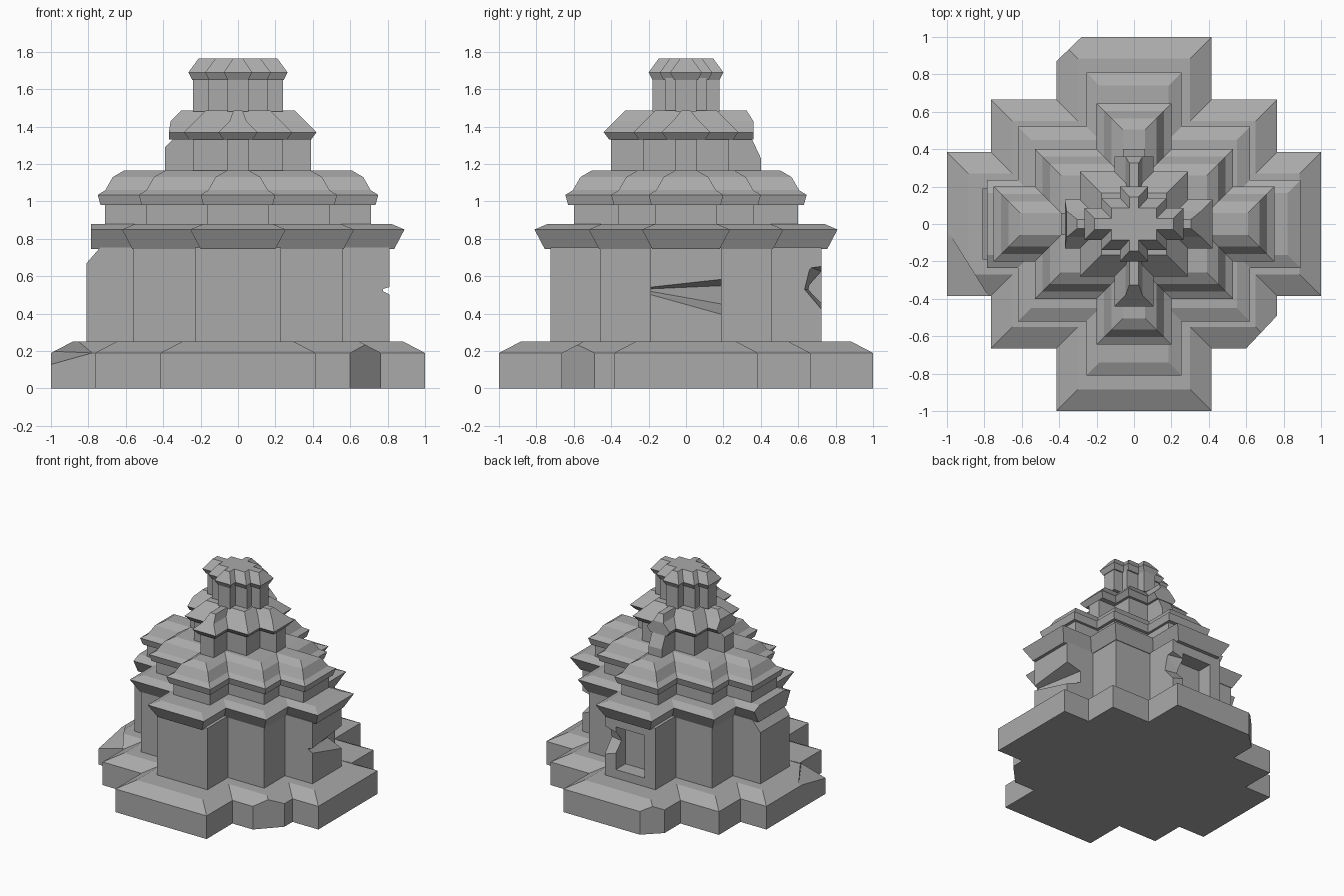
import bpy
import bmesh

if "Cube" in bpy.data.objects:
    bpy.data.objects.remove(bpy.data.objects["Cube"], do_unlink=True)

# One stone colour for everything
stone = bpy.data.materials.new("grey stone")
stone.use_nodes = True
STONE = (0.4, 0.4, 0.4, 1.0)
stone.diffuse_color = STONE
stone.node_tree.nodes["Principled BSDF"].inputs["Base Color"].default_value = STONE


def add_object(name, bm):
    bmesh.ops.recalc_face_normals(bm, faces=bm.faces[:])
    mesh = bpy.data.meshes.new(name)
    bm.to_mesh(mesh)
    bm.free()
    mesh.materials.append(stone)
    obj = bpy.data.objects.new(name, mesh)
    bpy.context.scene.collection.objects.link(obj)
    return obj


def stepped_cross(plan, offset):
    """Twenty-sided cross outline, moved in or out by an offset."""
    ax, hy, mx, my, hx, ay = [max(v + offset, 0.025) for v in plan]
    quarter = [(ax, hy), (mx, hy), (mx, my), (hx, my), (hx, ay)]
    points = []
    for sx, sy in ((1, 1), (-1, 1), (-1, -1), (1, -1)):
        ordered = quarter if sx == sy else quarter[::-1]
        points += [(sx * x, sy * y) for x, y in ordered]
    return points


def tier(name, plan, profile, left_limit=-2, back_limit=2):
    """Stack cross outlines along a moulding profile of (height, offset)."""
    bm = bmesh.new()
    rings = []
    for z, offset in profile:
        rings.append([bm.verts.new((max(x, left_limit), min(y, back_limit), z))
                      for x, y in stepped_cross(plan, offset)])
    for low, high in zip(rings, rings[1:]):
        for i in range(len(low)):
            j = (i + 1) % len(low)
            bm.faces.new((low[i], low[j], high[j], high[i]))
    bm.faces.new(rings[0][::-1])
    bm.faces.new(rings[-1])
    return add_object(name, bm)


def chip(target, name, points):
    """Break a convex piece out of a part."""
    bm = bmesh.new()
    verts = [bm.verts.new(p) for p in points]
    hull = bmesh.ops.convex_hull(bm, input=verts)
    loose = [g for g in hull["geom_interior"] if isinstance(g, bmesh.types.BMVert)]
    bmesh.ops.delete(bm, geom=loose, context="VERTS")
    cutter = add_object(name, bm)
    cutter.hide_render = True
    cutter.hide_viewport = True
    cutter.display_type = "WIRE"
    mod = target.modifiers.new(name, "BOOLEAN")
    mod.operation = "DIFFERENCE"
    mod.solver = "EXACT"
    mod.object = cutter


def upright(corners, low, high):
    return [(x, y, z) for x, y in corners for z in (low, high)]


# Plinth and main walls
plinth = tier("plinth", (1, .385, .765, .665, .415, 1),
              [(0, 0), (.19, 0), (.25, -.115)])
walls = tier("walls", (.81, .19, .56, .46, .23, .725), [(.24, 0), (.755, 0)])

# Cornice above the walls
tier("cornice", (.89, .235, .62, .52, .255, .81),
     [(.745, -.055), (.85, 0), (.88, -.07)], left_limit=-.785)

# Lower roof
tier("lower_neck", (.71, .165, .49, .36, .165, .6), [(.87, 0), (.99, 0)])
tier("lower_roof", (.75, .2, .53, .4, .2, .645),
     [(.98, -.015), (1.035, 0), (1.06, -.04), (1.13, -.08), (1.165, -.14)])

# Middle roof
middle_neck = tier("middle_neck", (.39, .06, .24, .23, .06, .4),
                   [(1.16, 0), (1.34, 0)])
tier("middle_roof", (.42, .13, .29, .28, .105, .44),
     [(1.33, -.03), (1.37, 0), (1.43, -.06), (1.485, -.115)],
     left_limit=-.37, back_limit=.36)

# Top neck and cap
tier("top_neck", (.24, .055, .16, .11, .055, .18), [(1.48, 0), (1.66, 0)])
tier("cap", (.265, .085, .175, .14, .075, .2),
     [(1.65, -.02), (1.69, 0), (1.765, -.055)])

# Broken corners of the plinth
chip(plinth, "front_corner_chip",
     upright([(.55, -.718), (.815, -.437), (.9, -.8)], -.1, .3))
chip(plinth, "back_corner_chip",
     upright([(-.23, 1.048), (-.465, .822), (-.5, 1.1)], -.1, .3))
chip(plinth, "left_arm_chip",
     [(-1.02, -.45, .11), (-.77, -.4, .19), (-1.02, 0, .2), (-1.02, -.45, .4),
      (-.77, -.45, .4), (-1.02, 0, .4)])

# Gash in the left arm, doorway and breach at the back, worn edge
chip(walls, "side_gash",
     [(.83, -.25, .54), (.83, -.25, .51), (.79, -.25, .53), (.83, .2, .59),
      (.83, .2, .385), (.68, .2, .55), (.68, .2, .45)])
chip(walls, "back_doorway",
     upright([(-.13, .6), (.13, .6), (.13, .8), (-.13, .8)], .32, .67))
chip(walls, "doorway_breach",
     [(.25, .63, .53), (.25, .74, .4), (.25, .74, .66), (.25, .66, .65),
      (.1, .66, .53), (.1, .74, .45), (.1, .74, .62)])
chip(walls, "worn_wall_edge",
     [(x, y, z) for x, z in ((-.83, .647), (-.72, .773), (-.9, .8))
      for y in (-.3, .3)])
chip(middle_neck, "worn_neck_edge",
     [(x, y, z) for x, z in ((-.42, 1.26), (-.34, 1.34), (-.42, 1.36))
      for y in (-.1, .1)])
chip(middle_neck, "worn_back_edge",
     [(x, y, z) for y, z in ((.42, 1.19), (.34, 1.36), (.45, 1.36))
      for x in (-.1, .1)])
